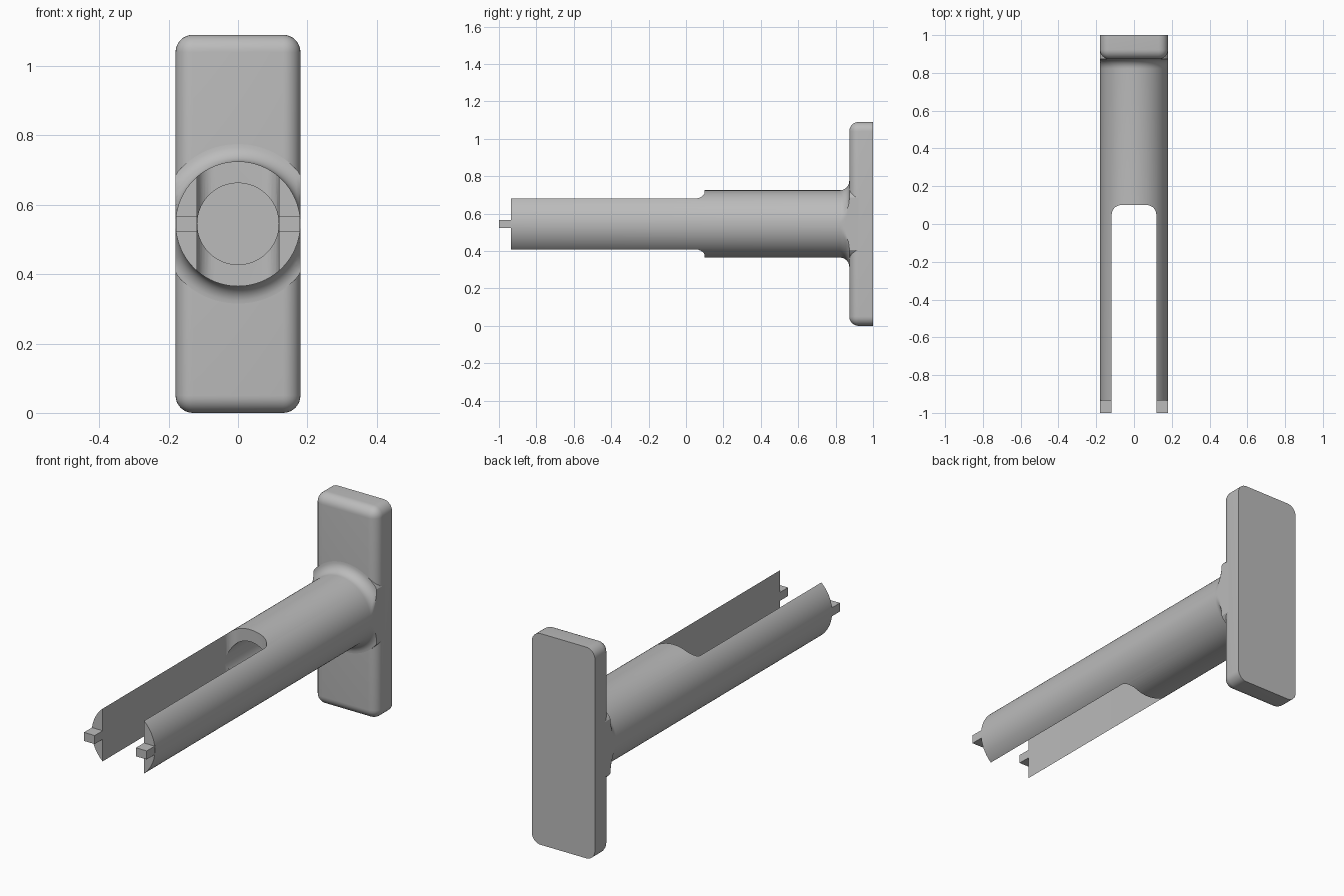
import bpy, bmesh, math
from mathutils import Matrix

old = bpy.data.objects.get("Cube")
if old:
    bpy.data.objects.remove(old, do_unlink=True)

MID = 0.545      # height of the shaft axis
R = 0.18         # shaft radius and half width of the plate
SLOT = 0.118     # half width of the slot
FILLET = 0.05

grey = bpy.data.materials.new("plain grey")
grey.use_nodes = True
colour = (0.5, 0.5, 0.5, 1)
grey.diffuse_color = colour
grey.node_tree.nodes["Principled BSDF"].inputs["Base Color"].default_value = colour


def make(name, bm):
    bmesh.ops.recalc_face_normals(bm, faces=bm.faces)
    mesh = bpy.data.meshes.new(name)
    bm.to_mesh(mesh)
    bm.free()
    mesh.materials.append(grey)
    ob = bpy.data.objects.new(name, mesh)
    bpy.context.collection.objects.link(ob)
    return ob


def box(name, low, high, rounded=None):
    """Box between two corners; edges picked by the rule are rounded."""
    bm = bmesh.new()
    bmesh.ops.create_cube(bm, size=1)
    for v in bm.verts:
        v.co = [(a + b) / 2 + c * (b - a) for a, b, c in zip(low, high, v.co)]
    if rounded:
        edges = [e for e in bm.edges if rounded(*[v.co for v in e.verts])]
        bmesh.ops.bevel(bm, geom=edges, offset=FILLET, segments=8,
                        profile=0.5, affect='EDGES')
    return make(name, bm)


def lathe(name, profile, sides=96):
    """Turn (radius, y) points about the shaft axis, trimmed to the plate width."""
    bm = bmesh.new()
    rings = []
    for r, y in profile:
        ring = []
        for i in range(sides):
            a = math.tau * i / sides
            x = max(-R, min(R, r * math.cos(a)))
            ring.append(bm.verts.new((x, y, MID + r * math.sin(a))))
        rings.append(ring)
    for lower, upper in zip(rings, rings[1:]):
        for i in range(sides):
            j = (i + 1) % sides
            bm.faces.new((lower[i], lower[j], upper[j], upper[i]))
    bm.faces.new(rings[0])
    bm.faces.new(rings[-1])
    return make(name, bm)


def smooth(ob):
    bpy.ops.object.select_all(action='DESELECT')
    ob.select_set(True)
    bpy.context.view_layer.objects.active = ob
    bpy.ops.object.shade_smooth_by_angle(angle=math.radians(30))


def cut(ob, cutter):
    cutter.hide_render = True
    mod = ob.modifiers.new("cut", 'BOOLEAN')
    mod.operation = 'DIFFERENCE'
    mod.solver = 'EXACT'
    mod.object = cutter
    bpy.context.view_layer.objects.active = ob
    bpy.ops.object.modifier_apply(modifier=mod.name)
    bpy.data.objects.remove(cutter, do_unlink=True)


# End plate: every edge rounded except the rim of the flat back
plate = box("end_plate", (-R, 0.873, 0), (R, 1, 2 * MID),
            lambda a, b: min(a.y, b.y) < 0.9)
smooth(plate)

# Shaft with a flared root
profile = [(R, -0.935)]
for i in range(9):
    t = math.pi / 2 * i / 8
    profile.append((R + FILLET * (1 - math.cos(t)),
                    0.873 - FILLET + FILLET * math.sin(t)))
profile.append((R + FILLET, 0.94))
shaft = lathe("forked_shaft", profile)

# Slot through the shaft, with rounded inner corners, and the round bore
slot = box("slot_cutter", (-SLOT, -1.2, 0), (SLOT, 0.1, 2 * MID),
           lambda a, b: min(a.y, b.y) > 0 and abs(a.z - b.z) > 0.5)
cut(shaft, slot)
cut(shaft, lathe("bore_cutter", [(SLOT - 0.0005, -0.2), (SLOT - 0.0005, 0.87)]))
smooth(shaft)

# Small tongue on the tip of each fork arm
for side, name in ((1, "left_tongue"), (-1, "right_tongue")):
    xs = sorted((side * SLOT, side * (R - 0.001)))
    box(name, (xs[0], -1, MID - 0.022), (xs[1], -0.93, MID + 0.022))
